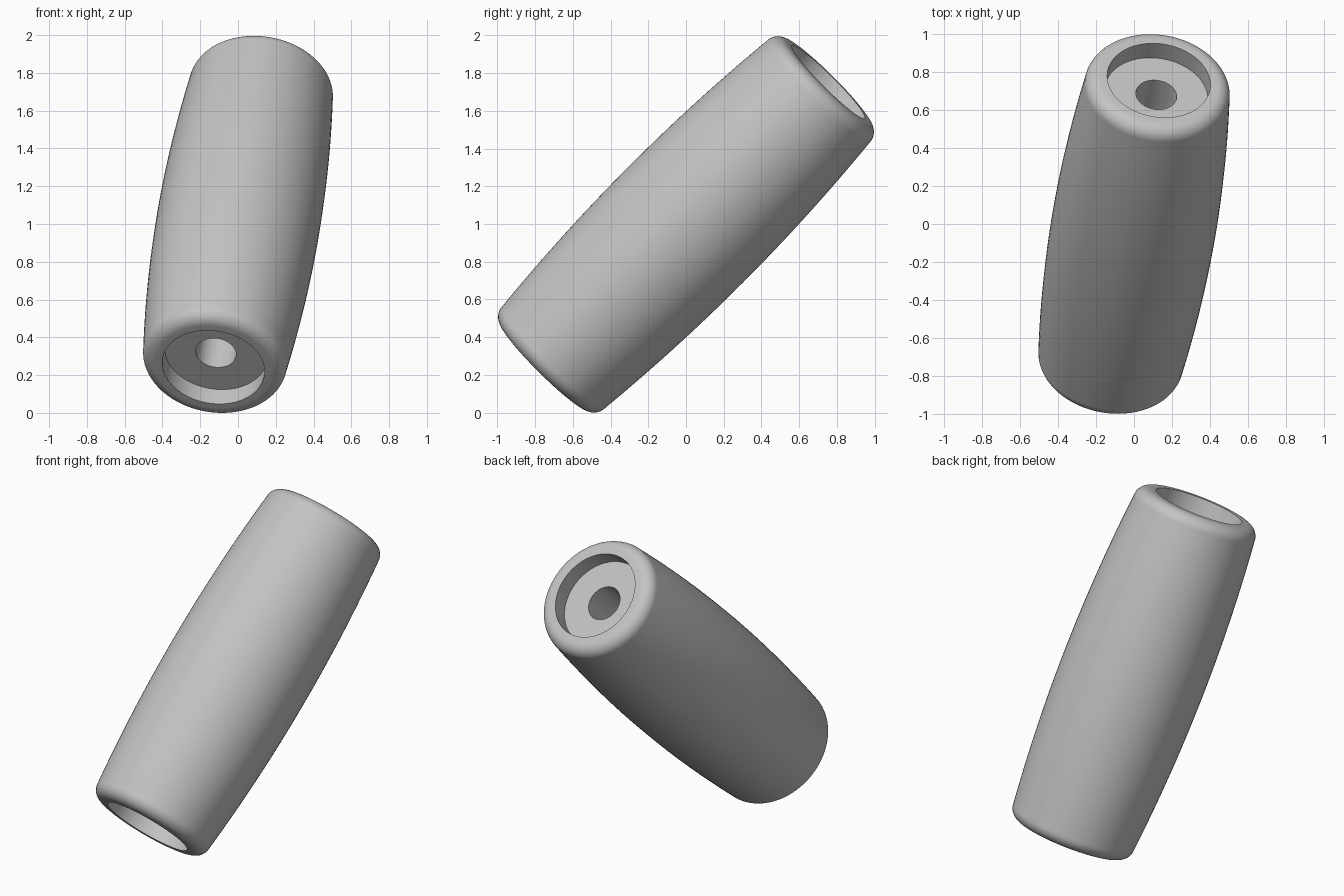
import bpy, bmesh, math
from mathutils import Vector

cube = bpy.data.objects.get("Cube")
if cube:
    bpy.data.objects.remove(cube, do_unlink=True)

# Main dimensions, measured along and out from the barrel's own axis
AXIS = Vector((0.121, 0.701, 0.703)).normalized()
HALF = 1.076        # centre to end face
MID_R = 0.432       # radius at the middle
END_R = 0.384       # radius where the end rounding starts
FILLET = 0.076      # end rounding
RECESS_R = 0.273
FLOOR = 0.968       # centre to recess floor
HOLE_R = 0.108
SEGMENTS = 72

# Half profile from the middle to the end: bowed side, rounded lip, recess, bore
shoulder = HALF - FILLET
side = [(MID_R - (MID_R - END_R) * (i / 16) ** 2, shoulder * i / 16)
        for i in range(17)]
lip = [(END_R - FILLET + FILLET * math.cos(a), shoulder + FILLET * math.sin(a))
       for a in (math.pi / 2 * i / 10 for i in range(1, 11))]
recess = [(RECESS_R, HALF), (RECESS_R, FLOOR), (HOLE_R, FLOOR)]
half = side + lip + recess
profile = half + [(r, -t) for r, t in reversed(half[1:])]

# Lathe the closed profile around the axis
bm = bmesh.new()
rings = []
for s in range(SEGMENTS):
    a = 2 * math.pi * s / SEGMENTS
    rings.append([bm.verts.new((r * math.cos(a), r * math.sin(a), t))
                  for r, t in profile])
n = len(profile)
for s in range(SEGMENTS):
    here, there = rings[s], rings[(s + 1) % SEGMENTS]
    for i in range(n):
        j = (i + 1) % n
        bm.faces.new((here[i], there[i], there[j], here[j]))
bmesh.ops.recalc_face_normals(bm, faces=bm.faces)
mesh = bpy.data.meshes.new("barrel_grip")
bm.to_mesh(mesh)
bm.free()

# Single grey material
grey = bpy.data.materials.new("plain grey")
grey.use_nodes = True
colour = (0.55, 0.55, 0.55, 1)
grey.diffuse_color = colour
grey.node_tree.nodes["Principled BSDF"].inputs["Base Color"].default_value = colour
mesh.materials.append(grey)

# Tilt the grip and stand it on the ground
grip = bpy.data.objects.new("barrel_grip", mesh)
bpy.context.collection.objects.link(grip)
mesh.transform(AXIS.to_track_quat('Z', 'Y').to_matrix().to_4x4())
lowest = min(v.co.z for v in mesh.vertices)
grip.location.z = -lowest

bpy.ops.object.select_all(action='DESELECT')
grip.select_set(True)
bpy.context.view_layer.objects.active = grip
bpy.ops.object.shade_smooth_by_angle(angle=math.radians(35))
